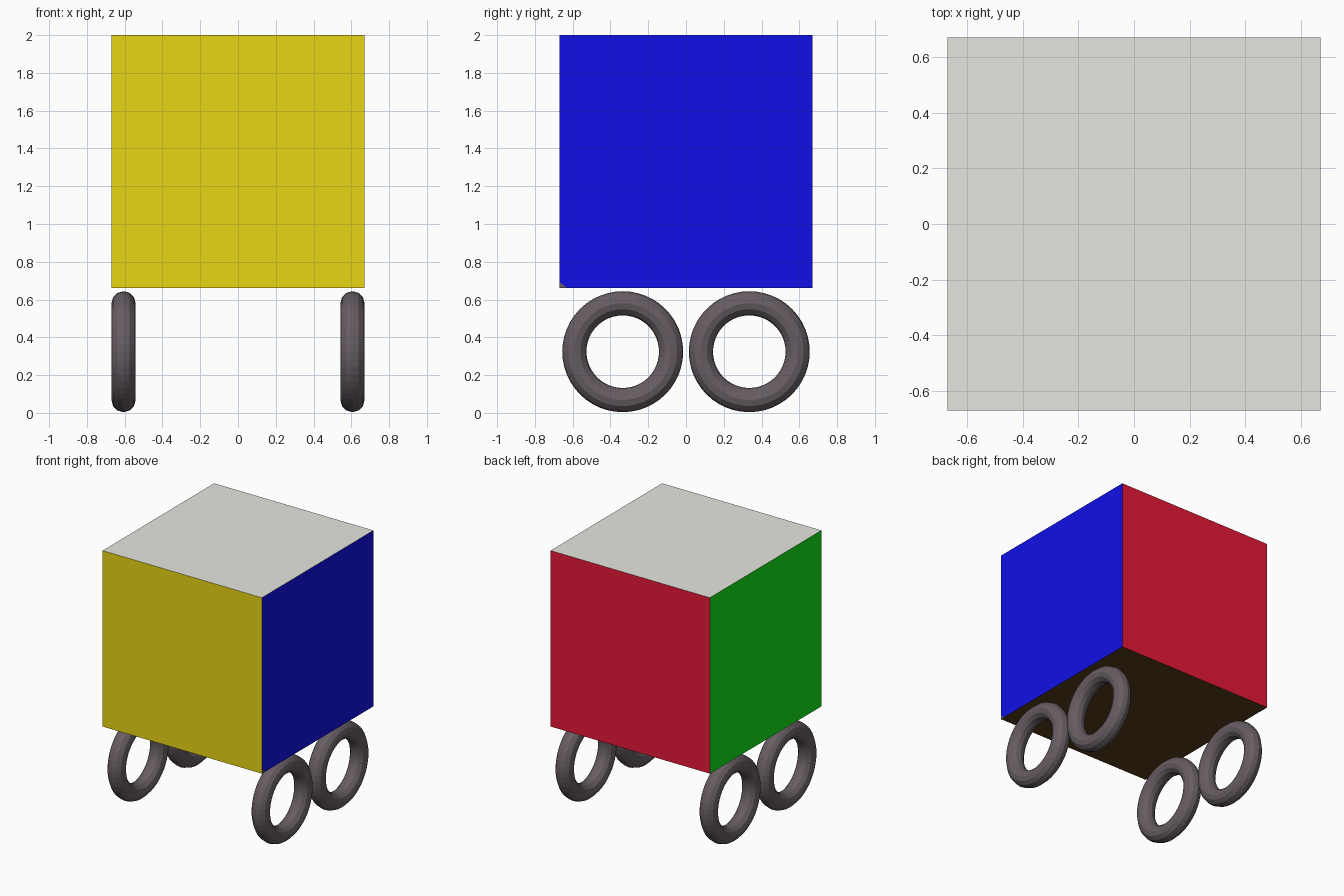
import bpy, bmesh
from mathutils import Matrix, Vector

if "Cube" in bpy.data.objects:
    bpy.data.objects.remove(bpy.data.objects["Cube"])

HALF, BOTTOM, TOP = 0.67, 0.662, 2.0


def material(name, rgb):
    m = bpy.data.materials.new(name)
    m.diffuse_color = (*rgb, 1.0)
    m.use_nodes = True
    m.node_tree.nodes["Principled BSDF"].inputs["Base Color"].default_value = m.diffuse_color
    return m


yellow = material("yellow", (0.8, 0.66, 0.007))
blue = material("blue", (0.005, 0.005, 0.8))
red = material("red", (0.8, 0.009, 0.04))
green = material("green", (0.005, 0.8, 0.007))
white = material("white", (0.8, 0.8, 0.75))
brown = material("brown", (0.10, 0.045, 0.010))
grey = material("tyre grey", (0.135, 0.11, 0.125))

# Cube body, one colour per side
mesh = bpy.data.meshes.new("body")
body = bpy.data.objects.new("body", mesh)
bpy.context.collection.objects.link(body)
bm = bmesh.new()
bmesh.ops.create_cube(bm, size=1.0, matrix=Matrix.Translation((0, 0, (TOP + BOTTOM) / 2))
                      @ Matrix.Diagonal((2 * HALF, 2 * HALF, TOP - BOTTOM, 1)))
sides = [(yellow, (0, -1, 0)), (red, (0, 1, 0)), (blue, (1, 0, 0)),
         (green, (-1, 0, 0)), (white, (0, 0, 1)), (brown, (0, 0, -1))]
for m, _ in sides:
    mesh.materials.append(m)
mesh.materials.append(grey)
bm.normal_update()

# Tiny grey corner cut into the right side
right = next(f for f in bm.faces if f.normal.x > 0.9)
bmesh.ops.bisect_plane(bm, geom=[right, *right.edges, *right.verts],
                       plane_co=(HALF, -HALF + 0.04, BOTTOM), plane_no=(0, 0.03, 0.04))
bm.normal_update()
for f in bm.faces:
    f.material_index = max(range(6), key=lambda i: f.normal.dot(Vector(sides[i][1])))
    if f.normal.x > 0.9 and f.calc_area() < 0.01:
        f.material_index = 6
bm.to_mesh(mesh)
bm.free()

# Four ring wheels
for x, side in ((-0.606, "left"), (0.606, "right")):
    for y, end in ((-0.335, "front"), (0.335, "back")):
        bpy.ops.mesh.primitive_torus_add(
            location=(x, y, 0.324), rotation=(0, 1.5707963, 0),
            major_radius=0.256, minor_radius=0.064,
            major_segments=48, minor_segments=12)
        wheel = bpy.context.object
        wheel.name = f"{end}_{side}_wheel"
        wheel.data.materials.append(grey)
